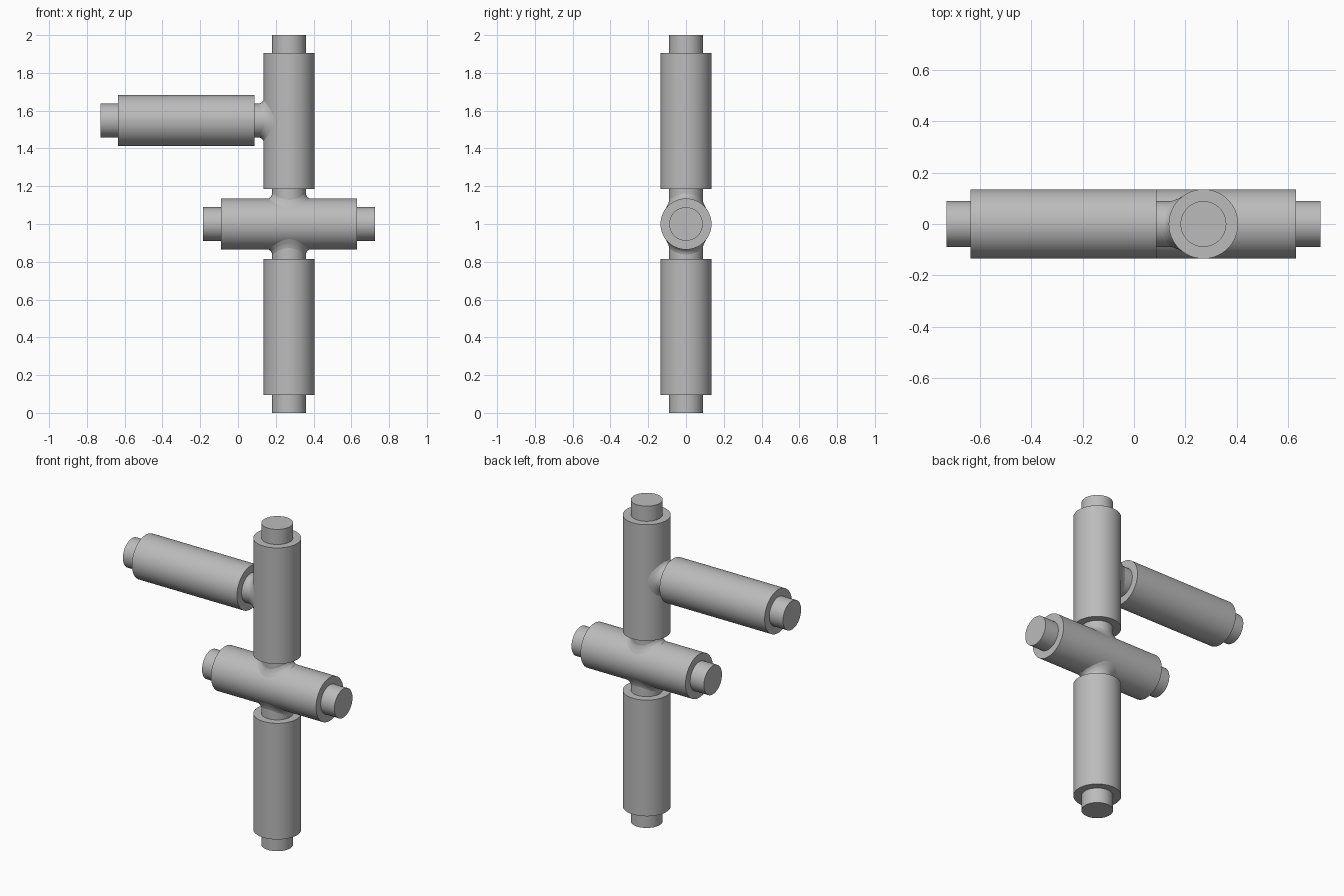
import bpy, bmesh, math
from mathutils import Vector

if "Cube" in bpy.data.objects:
    bpy.data.objects.remove(bpy.data.objects["Cube"])

R, PEG = 0.135, 0.089        # barrel and peg radii
HALF, TIP = 0.361, 0.455     # half lengths of barrel and of barrel with pegs
SEGS = 64
POST_X, CROSS_Z, ARM_Z = 0.27, 1.0, 1.548

grey = bpy.data.materials.new("plain grey")
grey.diffuse_color = (0.5, 0.5, 0.5, 1)
grey.use_nodes = True
grey.node_tree.nodes["Principled BSDF"].inputs["Base Color"].default_value = grey.diffuse_color


def finish(name, bm):
    bmesh.ops.recalc_face_normals(bm, faces=bm.faces)
    mesh = bpy.data.meshes.new(name)
    bm.to_mesh(mesh)
    bm.free()
    mesh.materials.append(grey)
    obj = bpy.data.objects.new(name, mesh)
    bpy.context.collection.objects.link(obj)
    bpy.ops.object.select_all(action='DESELECT')
    obj.select_set(True)
    bpy.context.view_layer.objects.active = obj
    bpy.ops.object.shade_smooth_by_angle(angle=math.radians(35))
    return obj


def bridge(bm, rings):
    for a, b in zip(rings, rings[1:]):
        for i in range(SEGS):
            j = (i + 1) % SEGS
            bm.faces.new((a[i], a[j], b[j], b[i]))


def barrel(name, centre, axis):
    """Stepped cylinder: a wide barrel with a narrow peg at each end."""
    turn = Vector((0, 0, 1)).rotation_difference(Vector(axis))
    profile = [(PEG, -TIP), (PEG, -HALF), (R, -HALF),
               (R, HALF), (PEG, HALF), (PEG, TIP)]
    bm = bmesh.new()
    rings = []
    for r, h in profile:
        rings.append([bm.verts.new(Vector(centre) + turn @ Vector(
            (r * math.cos(2 * math.pi * i / SEGS),
             r * math.sin(2 * math.pi * i / SEGS), h))) for i in range(SEGS)])
    bridge(bm, rings)
    bm.faces.new(rings[0])
    bm.faces.new(rings[-1])
    return finish(name, bm)


def fillet(name, centre, out, along):
    """Saddle-shaped weld where a peg meets the side of another barrel."""
    out, along = Vector(out), Vector(along)
    side = out.cross(along)
    bm = bmesh.new()
    rings = []
    for r, lift in ((0.112, -0.002), (0.099, 0.006), (0.092, 0.015), (0.088, 0.03)):
        ring = []
        for i in range(SEGS):
            a = 2 * math.pi * i / SEGS
            s = r * math.sin(a)
            h = math.sqrt(R * R - s * s) + lift
            ring.append(bm.verts.new(Vector(centre) + out * h
                                     + along * r * math.cos(a) + side * s))
        rings.append(ring)
    bridge(bm, rings)
    return finish(name, bm)


# Four identical barrels
barrel("lower_post", (POST_X, 0, TIP), (0, 0, 1))
barrel("upper_post", (POST_X, 0, 2 - TIP), (0, 0, 1))
barrel("cross_bar", (POST_X, 0, CROSS_Z), (1, 0, 0))
barrel("side_arm", (-0.274, 0, ARM_Z), (1, 0, 0))

# Welds at the three joints
fillet("lower_weld", (POST_X, 0, CROSS_Z), (0, 0, -1), (1, 0, 0))
fillet("upper_weld", (POST_X, 0, CROSS_Z), (0, 0, 1), (1, 0, 0))
fillet("arm_weld", (POST_X, 0, ARM_Z), (-1, 0, 0), (0, 0, 1))
